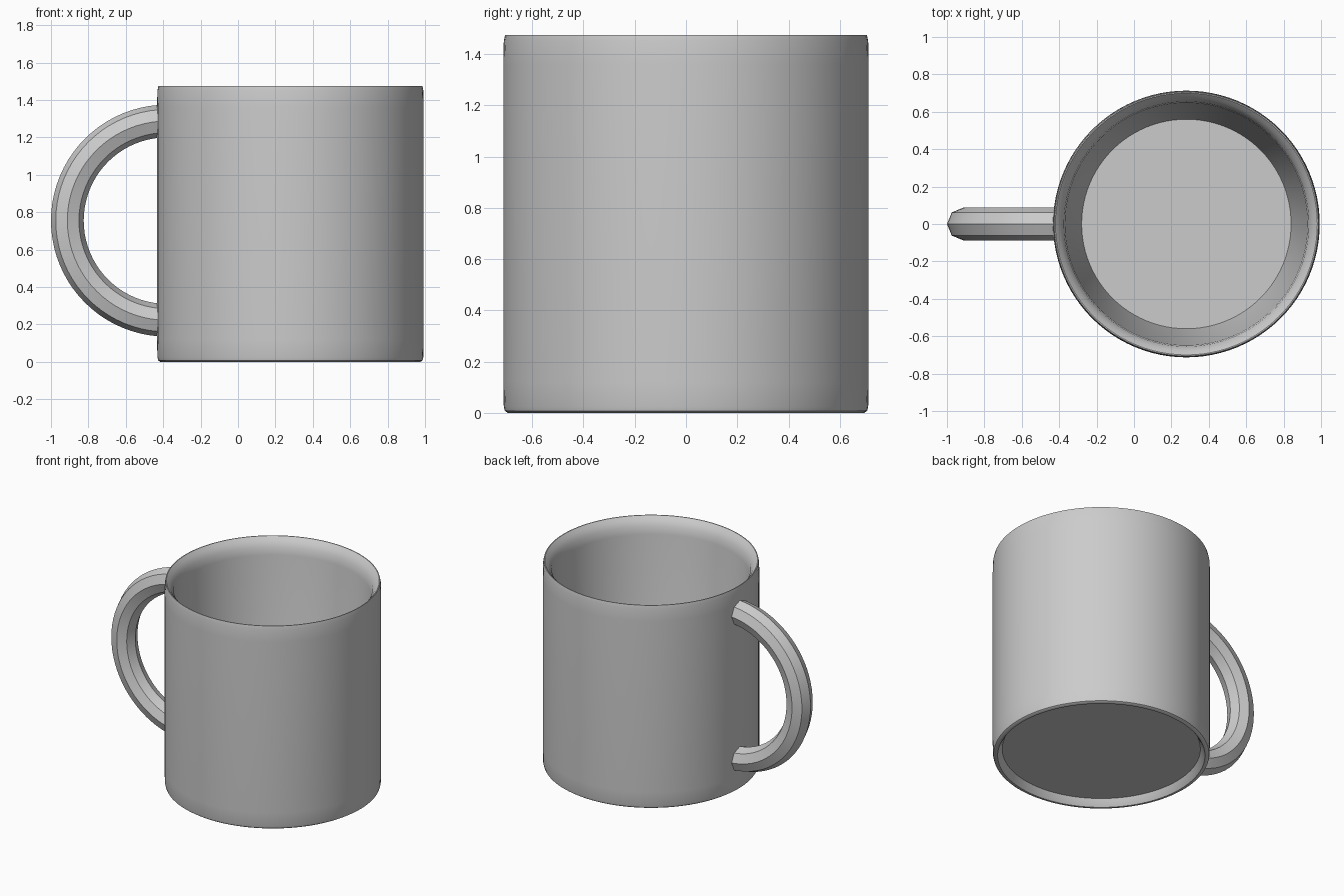
import bpy, bmesh, math

if "Cube" in bpy.data.objects:
    bpy.data.objects.remove(bpy.data.objects["Cube"])

CX = 0.28  # axis of the cup


def finish(bm, name):
    bmesh.ops.recalc_face_normals(bm, faces=bm.faces)
    me = bpy.data.meshes.new(name)
    bm.to_mesh(me)
    bm.free()
    ob = bpy.data.objects.new(name, me)
    bpy.context.collection.objects.link(ob)
    bpy.ops.object.select_all(action='DESELECT')
    ob.select_set(True)
    bpy.context.view_layer.objects.active = ob
    bpy.ops.object.shade_smooth_by_angle(angle=math.radians(35))
    return ob


def skin(bm, rings, closed):
    # Bridge consecutive vertex rings with quads
    n = len(rings[0])
    for a, b in zip(rings, rings[1:]):
        for i in range(n):
            j = (i + 1) % n
            bm.faces.new((a[i], a[j], b[j], b[i]))
    if closed:
        bm.faces.new(rings[0])
        bm.faces.new(rings[-1])


# Cup body: recessed base, outer wall, sloped rim, tapered interior, floor
profile = [(0.65, 0.05), (0.665, 0.02), (0.68, 0.0), (0.695, 0.0), (0.707, 0.008),
           (0.711, 0.025), (0.713, 0.12), (0.713, 1.36), (0.711, 1.45), (0.706, 1.475),
           (0.70, 1.475), (0.678, 1.452), (0.655, 1.415),
           (0.648, 1.36), (0.565, 0.12), (0.56, 0.10)]
N = 96
bm = bmesh.new()
rings = [[bm.verts.new((CX + r * math.cos(2 * math.pi * i / N),
                        r * math.sin(2 * math.pi * i / N), z)) for i in range(N)]
         for r, z in profile]
skin(bm, rings, True)
finish(bm, "cup_body")

# Handle: half ring with an eight-sided section, ends buried in the wall
HX, HZ, R, T, SEG, SIDES = -0.38, 0.755, 0.5325, 0.0875, 40, 8
bm = bmesh.new()
rings = []
for k in range(SEG + 1):
    a = math.pi / 2 + math.pi * k / SEG
    ring = []
    for s in range(SIDES):
        b = 2 * math.pi * s / SIDES
        d = R + T * math.cos(b)
        ring.append(bm.verts.new((HX + d * math.cos(a), T * math.sin(b), HZ + d * math.sin(a))))
    rings.append(ring)
skin(bm, rings, True)
handle = finish(bm, "handle")
bpy.ops.object.shade_smooth_by_angle(angle=math.radians(60))
